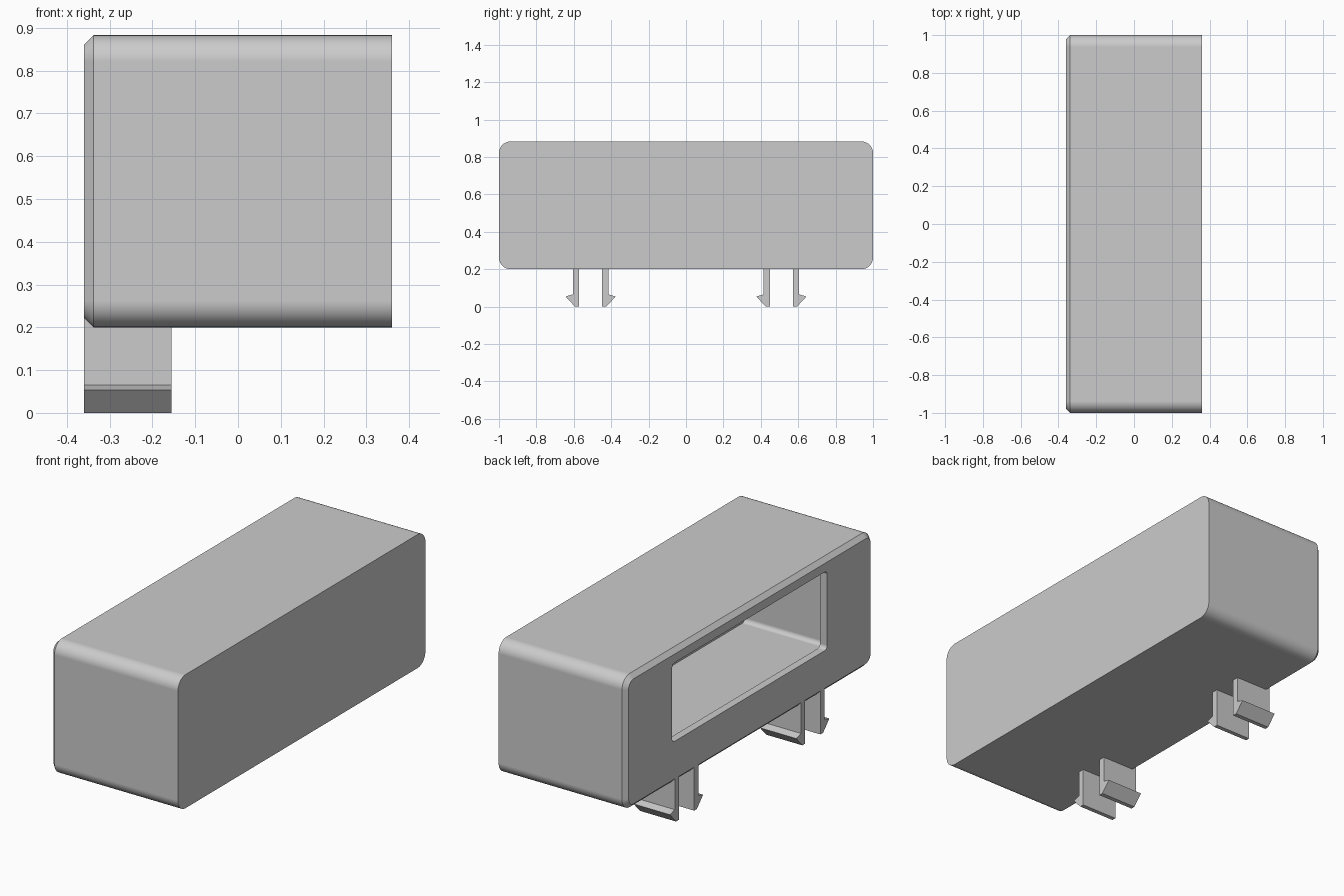
import bpy, bmesh
from math import radians, sin, cos

cube = bpy.data.objects.get("Cube")
if cube:
    bpy.data.objects.remove(cube, do_unlink=True)

# Single plastic colour
grey = bpy.data.materials.new("grey_plastic")
grey.use_nodes = True
colour = (0.6, 0.6, 0.6, 1)
grey.diffuse_color = colour
grey.node_tree.nodes["Principled BSDF"].inputs["Base Color"].default_value = colour

BOTTOM, TOP = 0.2, 0.883
FRONT_X, BACK_X = -0.36, 0.36
RADIUS, CHAMFER, WALL = 0.062, 0.022, 0.04
STEPS = 8


def finish(name, bm):
    bmesh.ops.recalc_face_normals(bm, faces=bm.faces)
    mesh = bpy.data.meshes.new(name)
    bm.to_mesh(mesh)
    bm.free()
    mesh.materials.append(grey)
    obj = bpy.data.objects.new(name, mesh)
    bpy.context.collection.objects.link(obj)
    return obj


def rounded_ring(bm, x, half_y, z0, z1, r):
    """Loop of vertices round a rounded rectangle lying across x."""
    centres = [(half_y - r, z1 - r), (r - half_y, z1 - r),
               (r - half_y, z0 + r), (half_y - r, z0 + r)]
    ring = []
    for corner, (cy, cz) in enumerate(centres):
        for i in range(STEPS + 1):
            a = radians(90 * (corner + i / STEPS))
            ring.append(bm.verts.new((x, cy + r * cos(a), cz + r * sin(a))))
    return ring


def inset_ring(bm, x, d):
    return rounded_ring(bm, x, 1 - d, BOTTOM + d, TOP - d, RADIUS - d)


def window_ring(bm, x):
    return rounded_ring(bm, x, 0.626, 0.415, 0.817, 0.02)


# Hollow housing: outer shell, chamfer, window opening, then the cavity
bm = bmesh.new()
rings = [
    inset_ring(bm, BACK_X, 0),
    inset_ring(bm, FRONT_X + CHAMFER, 0),
    inset_ring(bm, FRONT_X, CHAMFER),
    window_ring(bm, FRONT_X),
    window_ring(bm, FRONT_X + WALL),
    inset_ring(bm, FRONT_X + WALL, WALL),
    inset_ring(bm, BACK_X - WALL / 2, WALL),
]
for a, b in zip(rings, rings[1:]):
    for i in range(len(a)):
        j = (i + 1) % len(a)
        bm.faces.new((a[i], a[j], b[j], b[i]))
bm.faces.new(rings[0])
bm.faces.new(rings[-1])
housing = finish("housing", bm)
bpy.ops.object.select_all(action='DESELECT')
housing.select_set(True)
bpy.context.view_layer.objects.active = housing
bpy.ops.object.shade_smooth_by_angle(angle=radians(30))
weighted = housing.modifiers.new("flat_sides", 'WEIGHTED_NORMAL')
weighted.keep_sharp = True

# Barbed snap clips: two pairs, barbs pointing away from each pair's middle
LEG = [(0.062, 0.23), (0.062, 0), (0.084, 0), (0.134, 0.054),
       (0.095, 0.065), (0.095, 0.23)]
for end, pair_y in (("front", -0.51), ("back", 0.51)):
    for side, s in (("outer", 1), ("inner", -1)):
        sign = s if pair_y > 0 else -s
        bm = bmesh.new()
        face = bm.faces.new([bm.verts.new((FRONT_X, pair_y + sign * y, z)) for y, z in LEG])
        ext = bmesh.ops.extrude_face_region(bm, geom=[face], use_keep_orig=True)
        moved = [v for v in ext["geom"] if isinstance(v, bmesh.types.BMVert)]
        bmesh.ops.translate(bm, verts=moved, vec=(0.205, 0, 0))
        finish(f"{end}_{side}_clip", bm)
